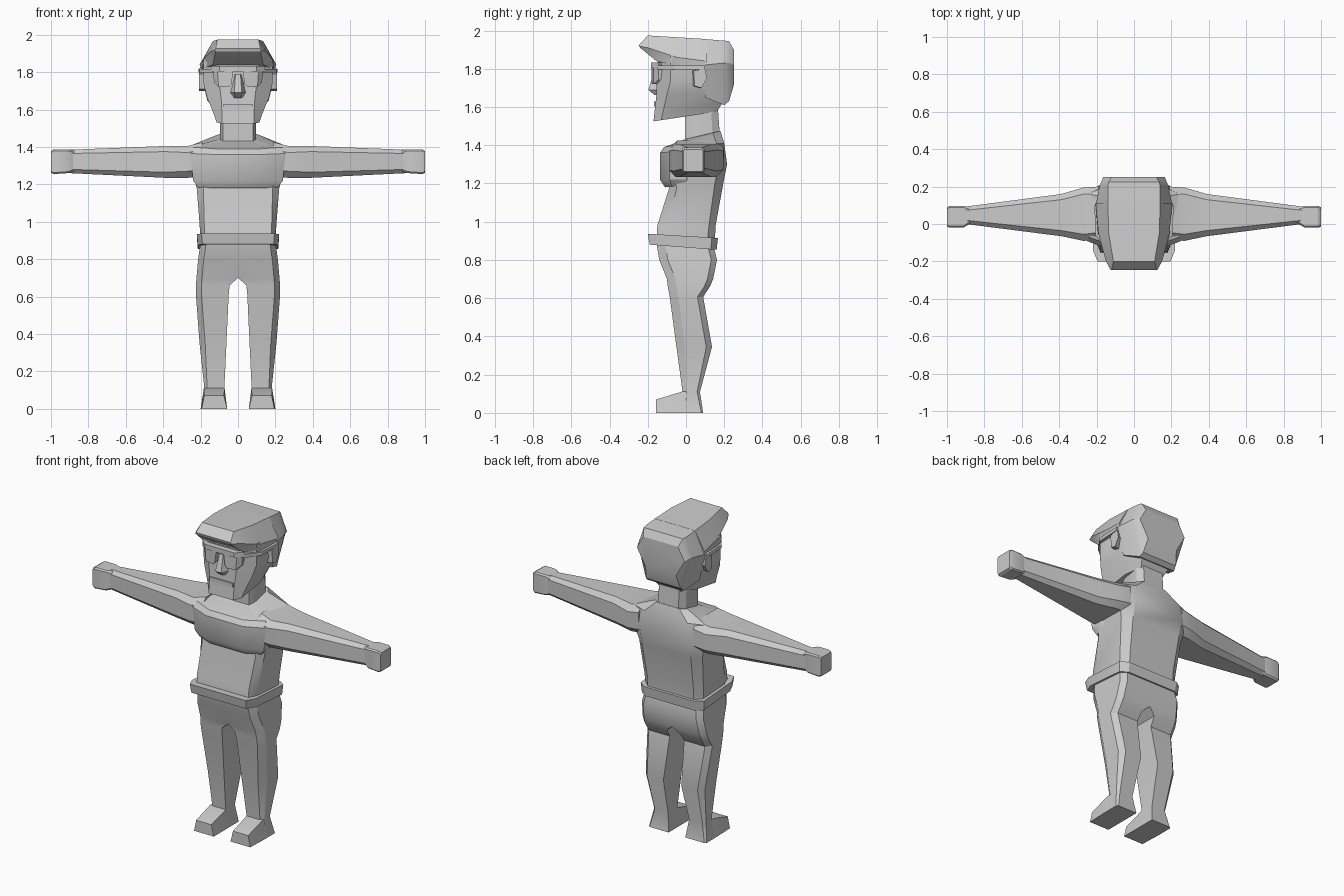
import bpy, bmesh

grey = bpy.data.materials.new("plain grey")
grey.diffuse_color = (0.6, 0.6, 0.6, 1)


def loft(name, rings, mirror=False):
    """Skin a stack of equal-length rings, cap both ends, optionally mirror in x."""
    bm = bmesh.new()
    loops = [[bm.verts.new(p) for p in r] for r in rings]
    n = len(loops[0])
    for a, b in zip(loops, loops[1:]):
        for i in range(n):
            j = (i + 1) % n
            bm.faces.new((a[i], a[j], b[j], b[i]))
    bm.faces.new(loops[0])
    bm.faces.new(loops[-1])
    bmesh.ops.remove_doubles(bm, verts=bm.verts, dist=1e-5)
    bmesh.ops.recalc_face_normals(bm, faces=bm.faces)
    me = bpy.data.meshes.new(name)
    bm.to_mesh(me)
    bm.free()
    me.materials.append(grey)
    ob = bpy.data.objects.new(name, me)
    bpy.context.collection.objects.link(ob)
    if mirror:
        ob.modifiers.new("mirror", 'MIRROR').merge_threshold = 0.0001
    bpy.ops.object.select_all(action='DESELECT')
    ob.select_set(True)
    bpy.context.view_layer.objects.active = ob
    bpy.ops.object.shade_smooth_by_angle(angle=0.5)
    return ob


def slab(zf, zb, a, w, b, yf, y1, y2, yb):
    """Symmetric eight-sided ring; height runs from zf at the front to zb at the back."""
    pts = [(-a, yf), (a, yf), (w, y1), (w, y2), (b, yb), (-b, yb), (-w, y2), (-w, y1)]
    return [(x, y, zf + (zb - zf) * (y - yf) / (yb - yf)) for x, y in pts]


def leg_ring(z, xi, xo, yf, yb, c=0.03):
    """Leg section with the outer corners cut."""
    return [(xi, yf, z), (xo - c, yf, z), (xo, yf + c * 1.5, z),
            (xo, yb - c, z), (xo - c, yb, z), (xi, yb, z)]


def arm_ring(x, yf, yb, z0, z1, c):
    """Arm section with cut corners."""
    return [(x, yf, z0 + c), (x, yf + c, z0), (x, yb - c, z0), (x, yb, z0 + c),
            (x, yb, z1 - c), (x, yb - c, z1), (x, yf + c, z1), (x, yf, z1 - c)]


def box(name, x, y, z, mirror=False):
    return loft(name, [[(x[0], y[0], h), (x[1], y[0], h), (x[1], y[1], h), (x[0], y[1], h)]
                       for h in z], mirror)


# Body
loft("torso", [slab(0.88, 0.88, 0.18, 0.20, 0.16, -0.155, -0.09, 0.11, 0.15),
               slab(0.98, 0.98, 0.18, 0.205, 0.16, -0.15, -0.09, 0.12, 0.155),
               slab(1.17, 0.0 + 1.2, 0.185, 0.22, 0.17, -0.09, -0.05, 0.15, 0.195),
               slab(1.30, 1.30, 0.19, 0.25, 0.17, -0.09, -0.06, 0.17, 0.215),
               slab(1.40, 1.41, 0.18, 0.25, 0.15, -0.07, -0.05, 0.16, 0.20),
               slab(1.43, 1.475, 0.09, 0.11, 0.08, -0.01, 0.03, 0.14, 0.18)])
loft("chest", [slab(1.18, 1.20, 0.12, 0.215, 0.2, -0.11, -0.075, 0.0, 0.05),
               slab(1.22, 1.22, 0.125, 0.24, 0.2, -0.136, -0.085, 0.0, 0.05),
               slab(1.36, 1.38, 0.13, 0.255, 0.2, -0.136, -0.09, 0.0, 0.05),
               slab(1.39, 1.42, 0.12, 0.24, 0.2, -0.115, -0.07, 0.0, 0.05),
               slab(1.425, 1.43, 0.09, 0.11, 0.1, -0.02, 0.0, 0.03, 0.06)])
loft("belt", [slab(0.88, 0.853, 0.19, 0.215, 0.17, -0.19, -0.13, 0.13, 0.16),
              slab(0.937, 0.915, 0.195, 0.22, 0.175, -0.20, -0.14, 0.135, 0.167)])

# Legs and feet
loft("legs", [leg_ring(0.89, 0, 0.20, -0.155, 0.14),
              leg_ring(0.80, 0, 0.213, -0.14, 0.162),
              leg_ring(0.70, 0, 0.222, -0.10, 0.142),
              leg_ring(0.66, 0.045, 0.225, -0.095, 0.125),
              leg_ring(0.607, 0.05, 0.225, -0.085, 0.09),
              leg_ring(0.345, 0.062, 0.205, -0.05, 0.136),
              leg_ring(0.11, 0.073, 0.18, -0.018, 0.073, 0.015),
              leg_ring(0.0, 0.058, 0.20, -0.018, 0.09, 0.01)], True)
loft("feet", [[(i1, y, 0), (o1, y, 0), (o2, y, h), (i2, y, h)] for y, i1, o1, i2, o2, h in
              [(-0.157, 0.058, 0.195, 0.075, 0.18, 0.07), (-0.018, 0.058, 0.20, 0.072, 0.182, 0.112),
               (0.04, 0.058, 0.20, 0.075, 0.175, 0.112)]], True)

# Arms and hands
loft("arms", [arm_ring(0.19, -0.085, 0.20, 1.24, 1.425, 0.04),
              arm_ring(0.27, -0.09, 0.195, 1.235, 1.405, 0.035),
              arm_ring(0.39, -0.065, 0.16, 1.235, 1.405, 0.03),
              arm_ring(0.90, 0.0, 0.093, 1.26, 1.385, 0.02)], True)
loft("hands", [arm_ring(0.87, 0.005, 0.09, 1.27, 1.38, 0.012),
               arm_ring(0.91, -0.018, 0.096, 1.26, 1.387, 0.008),
               arm_ring(0.985, -0.02, 0.096, 1.255, 1.387, 0.008),
               arm_ring(1.0, -0.014, 0.09, 1.262, 1.378, 0.008)], True)

# Neck and face
loft("neck", [slab(1.40, 1.44, 0.08, 0.095, 0.07, -0.005, 0.03, 0.14, 0.178),
              slab(1.62, 1.62, 0.08, 0.095, 0.07, -0.005, 0.03, 0.13, 0.165)])
loft("head", [slab(1.525, 1.575, 0.085, 0.115, 0.08, -0.17, -0.13, 0.06, 0.16),
              slab(1.57, 1.62, 0.085, 0.13, 0.10, -0.165, -0.12, 0.08, 0.19),
              slab(1.66, 1.68, 0.09, 0.165, 0.12, -0.155, -0.10, 0.10, 0.22),
              slab(1.74, 1.74, 0.10, 0.185, 0.13, -0.155, -0.08, 0.10, 0.22),
              slab(1.87, 1.87, 0.11, 0.185, 0.13, -0.145, -0.08, 0.10, 0.22)])
loft("nose", [[(-a, -0.14, z), (a, -0.14, z), (b, y, z), (-b, y, z)] for z, a, b, y in
              [(1.662, 0.03, 0.014, -0.165), (1.69, 0.048, 0.02, -0.197), (1.79, 0.02, 0.013, -0.165)]])
box("mouth", (-0.08, 0.08), (-0.168, -0.14), (1.603, 1.628))


# Hair: a flat-topped block with an overhanging quiff, side panels and a faceted back
def hair_ring(y, t, zt, m, zm, b, zb):
    return [(-t, y, zt), (t, y, zt), (m, y, zm), (b, y, zb), (-b, y, zb), (-m, y, zm)]


loft("hair", [[(-0.12, -0.245, 1.925), (0.12, -0.245, 1.925), (0.125, -0.245, 1.918),
               (0.12, -0.24, 1.91), (-0.12, -0.24, 1.91), (-0.125, -0.245, 1.918)],
              [(-0.11, -0.2, 1.974), (0.11, -0.2, 1.974), (0.15, -0.2, 1.91),
               (0.135, -0.155, 1.84), (-0.135, -0.155, 1.84), (-0.15, -0.2, 1.91)],
              hair_ring(-0.05, 0.135, 1.965, 0.19, 1.86, 0.193, 1.815),
              hair_ring(0.11, 0.14, 1.955, 0.205, 1.84, 0.195, 1.815)])
loft("back_hair", [hair_ring(0.10, 0.14, 1.955, 0.205, 1.82, 0.165, 1.65),
                   hair_ring(0.20, 0.14, 1.947, 0.185, 1.83, 0.13, 1.61),
                   hair_ring(0.225, 0.135, 1.945, 0.175, 1.83, 0.12, 1.63),
                   hair_ring(0.25, 0.12, 1.90, 0.165, 1.82, 0.105, 1.715)])

# Ears
loft("ears", [[(x, y + dy, z) for y, z in [(0.03, 1.79), (0.09, 1.80), (0.10, 1.75), (0.07, 1.70), (0.035, 1.71)]]
              for x, dy in [(0.17, 0.0), (0.208, 0.01)]], True)

# Sunglasses: angled lenses, brow bar and temple arms
loft("lenses", [[(x, y, 1.81), (x, y + 0.04, 1.81), (x - s, y + 0.04, zb), (x - s, y, zb)] for x, y, s, zb in
                [(0.025, -0.18, -0.01, 1.735), (0.05, -0.178, 0, 1.72), (0.11, -0.17, 0.006, 1.72),
                 (0.137, -0.145, 0.01, 1.745)]], True)
loft("brow_bar", [[(x, y, z) for x, y in [(-0.145, -0.145), (-0.10, -0.183), (0.10, -0.183),
                                          (0.145, -0.145), (0.12, -0.12), (-0.12, -0.12)]]
                  for z in (1.803, 1.832)])
loft("temple_arms", [[(x - 0.02, y, 1.797), (x, y, 1.797), (x, y, 1.818), (x - 0.02, y, 1.818)]
                     for x, y in [(0.14, -0.15), (0.205, -0.06), (0.212, 0.10)]], True)
